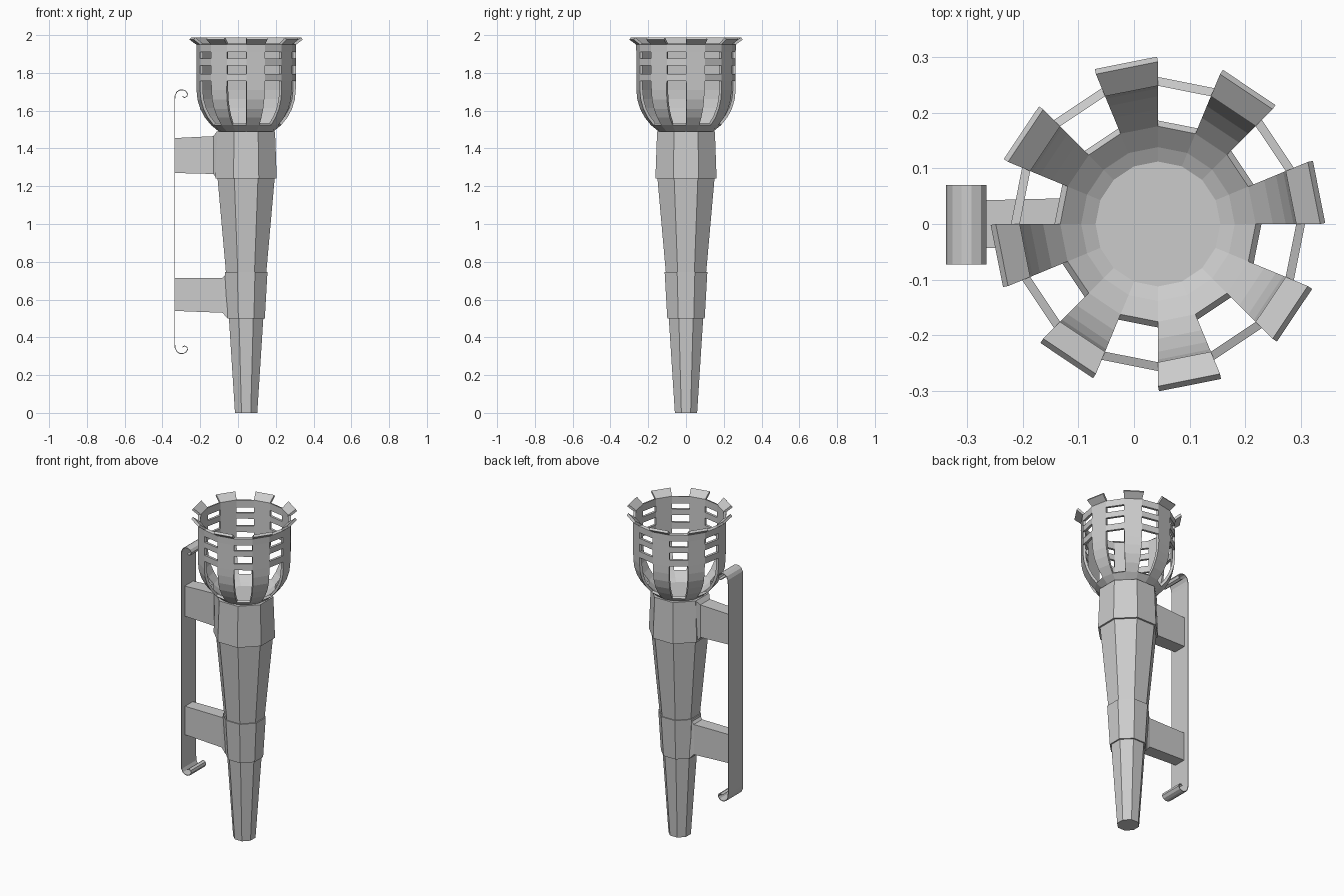
import bpy, bmesh
from math import sin, cos, pi

if "Cube" in bpy.data.objects:
    bpy.data.objects.remove(bpy.data.objects["Cube"])

CX = 0.043  # torch axis


def finish(name, bm, thickness=0):
    bmesh.ops.recalc_face_normals(bm, faces=bm.faces)
    me = bpy.data.meshes.new(name)
    bm.to_mesh(me)
    bm.free()
    ob = bpy.data.objects.new(name, me)
    bpy.context.collection.objects.link(ob)
    if thickness:
        mod = ob.modifiers.new("thickness", 'SOLIDIFY')
        mod.thickness = thickness
        mod.offset = -1
        mod.use_even_offset = True
    return ob


def ring(bm, r, z, n, turn=0.0):
    return [bm.verts.new((CX + r * cos(2 * pi * i / n + turn),
                          r * sin(2 * pi * i / n + turn), z)) for i in range(n)]


def loft(name, rings, bm):
    for a, b in zip(rings, rings[1:]):
        n = len(a)
        for i in range(n):
            bm.faces.new((a[i], a[(i + 1) % n], b[(i + 1) % n], b[i]))
    bm.faces.new(rings[0][::-1])
    bm.faces.new(rings[-1])
    return finish(name, bm)


def octagon_part(name, profile):
    # profile gives (half width across flats, height)
    bm = bmesh.new()
    return loft(name, [ring(bm, a / cos(pi / 8), z, 8, pi / 8) for a, z in profile], bm)


def bracket(name, sections):
    # sections give (x, bottom, top, half width)
    bm = bmesh.new()
    rings = [[bm.verts.new((x, y, z)) for y, z in ((-w, lo), (w, lo), (w, hi), (-w, hi))]
             for x, lo, hi, w in sections]
    return loft(name, rings, bm)


# Tapered handle and its two collars
octagon_part("handle_shaft", [(0.059, 0), (0.091, 0.5), (0.107, 0.745), (0.151, 1.24), (0.146, 1.48)])
octagon_part("lower_collar", [(0.099, 0.5), (0.113, 0.745)])
octagon_part("upper_collar", [(0.162, 1.24), (0.153, 1.49)])

# Wall brackets growing out of the collars
bracket("lower_bracket", [(-0.055, 0.50, 0.745, 0.045), (-0.082, 0.53, 0.715, 0.041),
                          (-0.333, 0.54, 0.715, 0.038)])
bracket("upper_bracket", [(-0.112, 1.24, 1.49, 0.065), (-0.130, 1.265, 1.465, 0.046),
                          (-0.333, 1.27, 1.455, 0.041)])

# Back strap with a curl at each end
mid = 1.012
curl = [(-0.335, 1.655), (-0.333, 1.680), (-0.324, 1.699), (-0.309, 1.709), (-0.292, 1.710),
        (-0.276, 1.703), (-0.267, 1.689), (-0.271, 1.675), (-0.283, 1.669), (-0.294, 1.676)]
path = [(x, 2 * mid - z) for x, z in reversed(curl)] + curl
bm = bmesh.new()
edges = [[bm.verts.new((x, y, z)) for y in (-0.073, 0.070)] for x, z in path]
for a, b in zip(edges, edges[1:]):
    bm.faces.new((a[0], a[1], b[1], b[0]))
strap = finish("wall_strap", bm, 0.004)
strap.modifiers["thickness"].offset = 0

# Fire basket: round bowl, eight prongs, three hoops and flared tips
R, ZC = 0.248, 1.71
profile = [(R * sin(k * pi / 16), ZC - R * cos(k * pi / 16)) for k in range(1, 9)]
profile += [(R, z) for z in (1.757, 1.795, 1.84, 1.875, 1.91, 1.955)] + [(0.291, 1.988)]
hoops = {8, 10, 12}
bm = bmesh.new()
rings = [ring(bm, r, z, 16) for r, z in profile]
pole = bm.verts.new((CX, 0, ZC - R))
for i in range(16):
    bm.faces.new((pole, rings[0][(i + 1) % 16], rings[0][i]))
for k, (a, b) in enumerate(zip(rings, rings[1:])):
    for i in range(16):
        if i % 2 == 0 or k < 3 or k in hoops:
            j = (i + 1) % 16
            bm.faces.new((a[i], a[j], b[j], b[i]))
bmesh.ops.delete(bm, geom=[v for v in bm.verts if not v.link_faces], context='VERTS')
finish("fire_basket", bm, 0.015)
